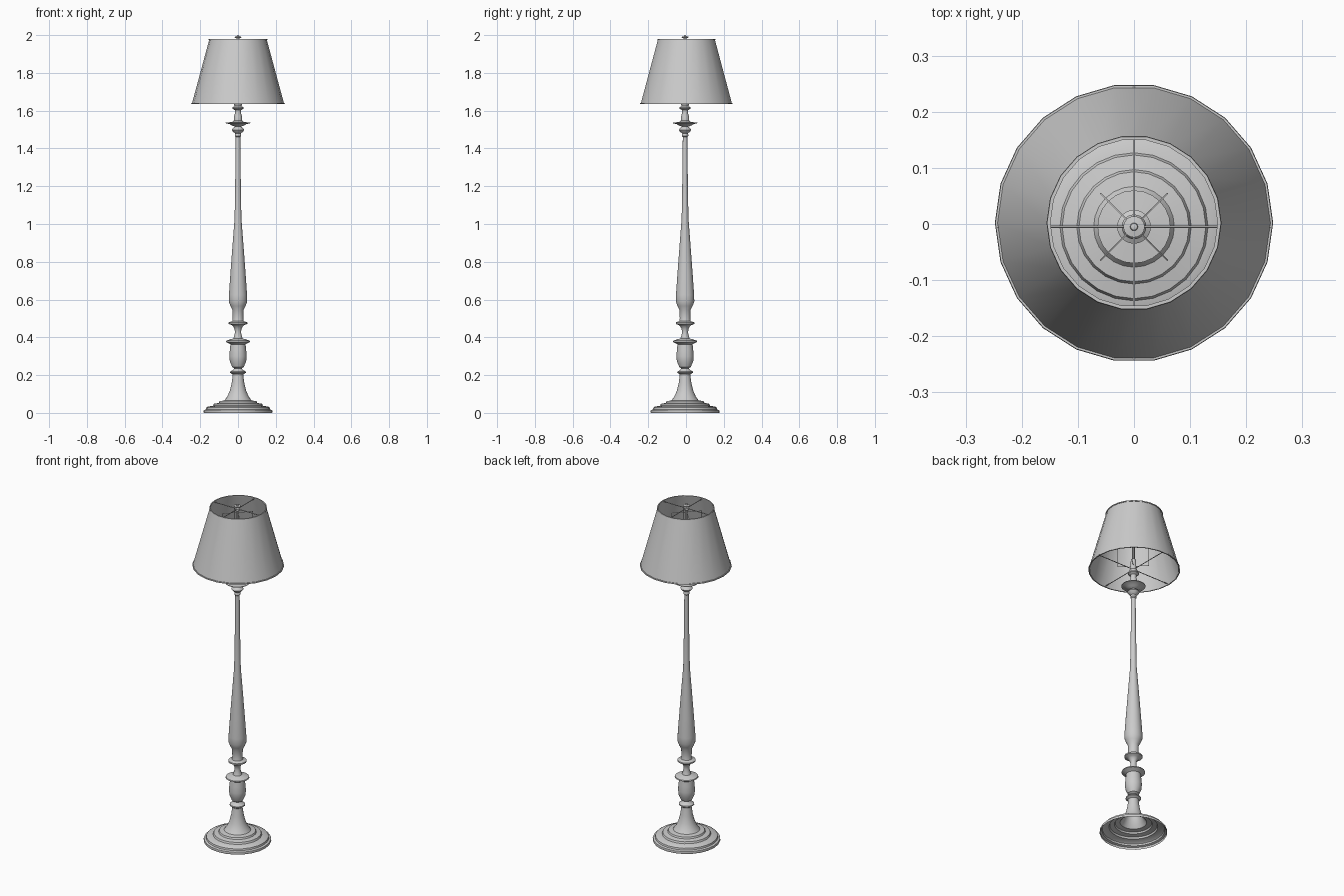
import bpy, bmesh, math
from mathutils import Vector

if "Cube" in bpy.data.objects:
    bpy.data.objects.remove(bpy.data.objects["Cube"])

CY = -0.005  # the stand sits a hair in front of the origin


def lathe(name, profile, sides, cy=CY, closed=False, angle=35):
    """Revolve (radius, z) points around the vertical axis."""
    bm = bmesh.new()
    rings = []
    for r, z in profile:
        if r == 0:
            rings.append([bm.verts.new((0, cy, z))] * sides)
        else:
            rings.append([bm.verts.new((r * math.cos(2 * math.pi * i / sides),
                                        cy + r * math.sin(2 * math.pi * i / sides), z))
                          for i in range(sides)])
    pairs = list(zip(rings, rings[1:])) + ([(rings[-1], rings[0])] if closed else [])
    for a, b in pairs:
        for i in range(sides):
            j = (i + 1) % sides
            bm.faces.new(list(dict.fromkeys((a[i], a[j], b[j], b[i]))))
    bmesh.ops.recalc_face_normals(bm, faces=bm.faces)
    return finish(name, bm, angle)


def finish(name, bm, angle):
    me = bpy.data.meshes.new(name)
    bm.to_mesh(me)
    bm.free()
    ob = bpy.data.objects.new(name, me)
    bpy.context.collection.objects.link(ob)
    bpy.ops.object.select_all(action='DESELECT')
    ob.select_set(True)
    bpy.context.view_layer.objects.active = ob
    bpy.ops.object.shade_smooth_by_angle(angle=math.radians(angle))
    return ob


def wire(name, points, radius, cyclic=False):
    """Round wire following a path."""
    cu = bpy.data.curves.new(name, 'CURVE')
    cu.dimensions = '3D'
    cu.bevel_depth = radius
    cu.bevel_resolution = 1
    cu.use_fill_caps = True
    sp = cu.splines.new('POLY')
    sp.points.add(len(points) - 1)
    for p, co in zip(sp.points, points):
        p.co = (*co, 1)
    sp.use_cyclic_u = cyclic
    ob = bpy.data.objects.new(name, cu)
    bpy.context.collection.objects.link(ob)
    return ob


# Stepped hollow base and bell
lathe("base", [(.181, 0), (.183, .006), (.181, .014), (.170, .018), (.168, .028),
               (.160, .033), (.132, .038), (.128, .048), (.102, .053), (.098, .062),
               (.072, .066), (.058, .085), (.044, .115), (.034, .155), (.028, .198)], 24)

# Lower turned section: ring, vase, flanges
lathe("lower_turning", [(.028, .198), (.030, .205), (.042, .213), (.041, .219), (.026, .227),
                        (.020, .236), (.031, .243), (.034, .252), (.043, .272), (.046, .300),
                        (.043, .335), (.040, .363), (.050, .369), (.064, .376), (.062, .382),
                        (.046, .388), (.024, .394), (.021, .404), (.016, .425), (.018, .445),
                        (.026, .458), (.032, .464), (.049, .471), (.049, .479), (.030, .486)], 24)

# Tapered column
lathe("column", [(.030, .486), (.028, .500), (.029, .545), (.040, .566), (.049, .590),
                 (.048, .625), (.040, .740), (.028, .900), (.018, 1.03), (.015, 1.20),
                 (.012, 1.46)], 24)

# Upper turned section with drip dish and lamp socket
lathe("upper_turning", [(.012, 1.46), (.017, 1.465), (.017, 1.474), (.014, 1.479), (.026, 1.488),
                        (.033, 1.498), (.026, 1.508), (.016, 1.515), (.036, 1.523),
                        (.045, 1.529), (.065, 1.534), (.065, 1.537), (.030, 1.540),
                        (.022, 1.548), (.021, 1.570), (.015, 1.590), (.017, 1.603),
                        (.030, 1.611), (.030, 1.617), (.018, 1.624), (.022, 1.634),
                        (.016, 1.645), (.014, 1.700), (.005, 1.705)], 24)
lathe("stem", [(.005, 1.70), (.005, 1.97)], 12)

# Finial
lathe("finial", [(0, 1.962), (.014, 1.964), (.014, 1.976), (.007, 1.979), (.008, 1.984),
                 (.019, 1.987), (.019, 1.991), (.007, 1.993), (.006, 1.998), (0, 2.0)], 16)

# Shade and its two rims
lathe("shade", [(.244, 1.637), (.152, 1.977), (.150, 1.977), (.242, 1.637)], 22, .002, True)
for name, r, z in (("shade_bottom_rim", .245, 1.637), ("shade_top_rim", .153, 1.977)):
    lathe(name, [(r + .003, z - .003), (r + .002, z + .003),
                 (r - .004, z + .003), (r - .003, z - .003)], 22, .002, True)

# Spider bars at the top and bottom of the shade
for level, r, z in (("top", .152, 1.972), ("bottom", .243, 1.640)):
    wire(level + "_bar_x", [(-r, CY, z), (r, CY, z)], .0022)
    wire(level + "_bar_y", [(0, .002 - r, z), (0, .002 + r, z)], .0022)

# Two crossed harp frames
for k, a in enumerate((math.pi / 4, 3 * math.pi / 4)):
    d = Vector((math.cos(a), math.sin(a), 0)) * .084
    c = Vector((0, CY, 0))
    lo, hi = Vector((0, 0, 1.66)), Vector((0, 0, 1.95))
    wire(f"harp_{k + 1}", [c - d + lo, c + d + lo, c + d + hi, c - d + hi], .0015, True)
